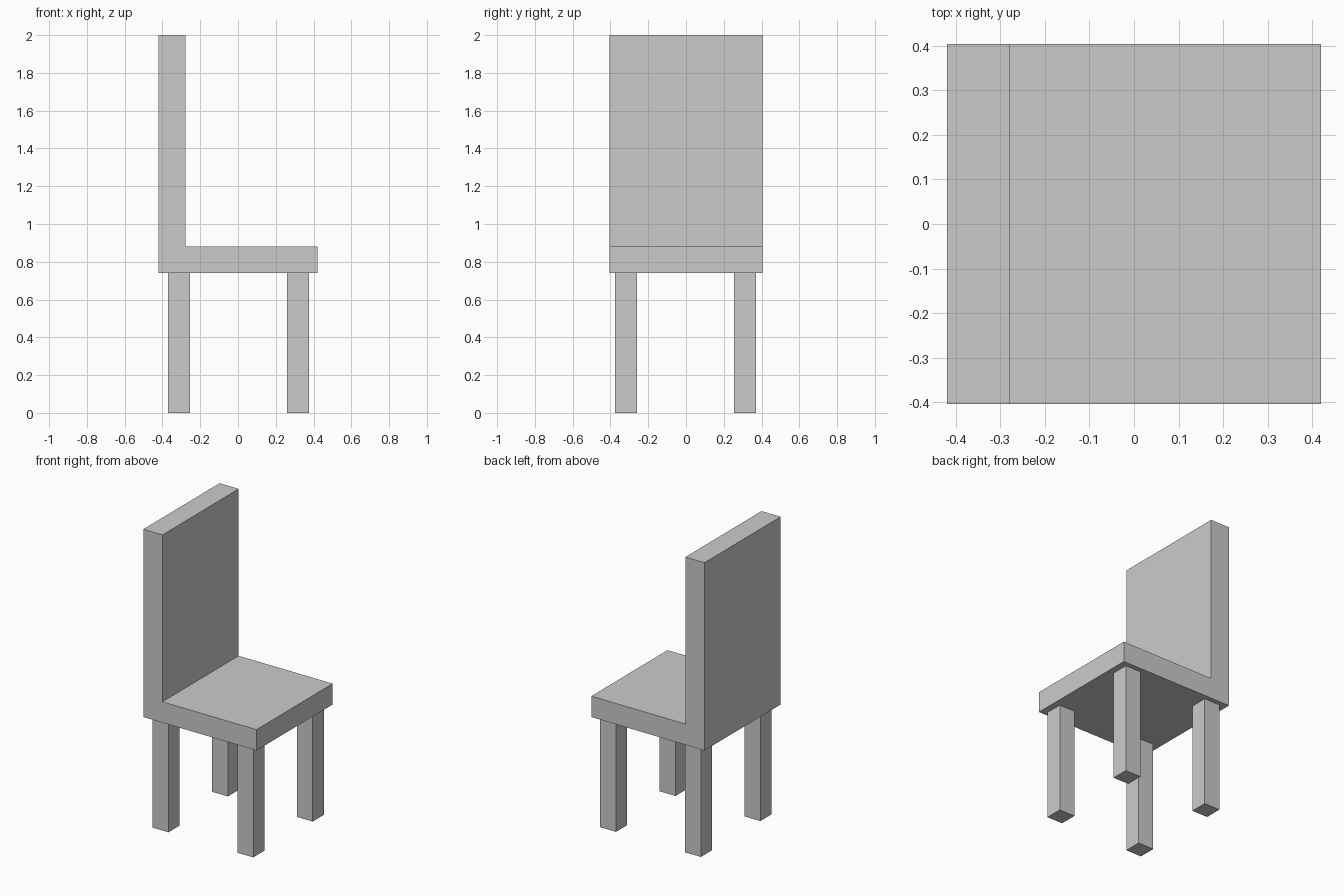
import bpy
import bmesh
from mathutils import Vector

if "Cube" in bpy.data.objects:
    bpy.data.objects.remove(bpy.data.objects["Cube"])


def prism(name, outline, direction):
    """Extrude a flat outline into a closed solid."""
    bm = bmesh.new()
    face = bm.faces.new([bm.verts.new(p) for p in outline])
    top = bmesh.ops.extrude_face_region(bm, geom=[face], use_keep_orig=True)
    moved = [v for v in top["geom"] if isinstance(v, bmesh.types.BMVert)]
    bmesh.ops.translate(bm, verts=moved, vec=Vector(direction))
    bmesh.ops.recalc_face_normals(bm, faces=bm.faces)
    mesh = bpy.data.meshes.new(name)
    bm.to_mesh(mesh)
    bm.free()
    obj = bpy.data.objects.new(name, mesh)
    bpy.context.collection.objects.link(obj)
    return obj


HALF_X, HALF_Y = 0.42, 0.404
SEAT_BOTTOM, SEAT_TOP, HEIGHT = 0.74, 0.88, 2.0
BACK_FRONT = -0.278
LEG = 0.117

# Seat and backrest: one L-shaped side profile extruded across the width
profile = [(-HALF_X, SEAT_BOTTOM), (HALF_X, SEAT_BOTTOM), (HALF_X, SEAT_TOP),
           (BACK_FRONT, SEAT_TOP), (BACK_FRONT, HEIGHT), (-HALF_X, HEIGHT)]
prism("seat_and_backrest", [(x, -HALF_Y, z) for x, z in profile],
      (0, 2 * HALF_Y, 0))

# Four square legs under the seat
for x_name, x in (("back", -0.312), ("front", 0.318)):
    for y_name, y in (("right", -0.317), ("left", 0.313)):
        h = LEG / 2
        corners = [(x - h, y - h, 0), (x + h, y - h, 0),
                   (x + h, y + h, 0), (x - h, y + h, 0)]
        prism(f"{x_name}_{y_name}_leg", corners, (0, 0, SEAT_BOTTOM))
